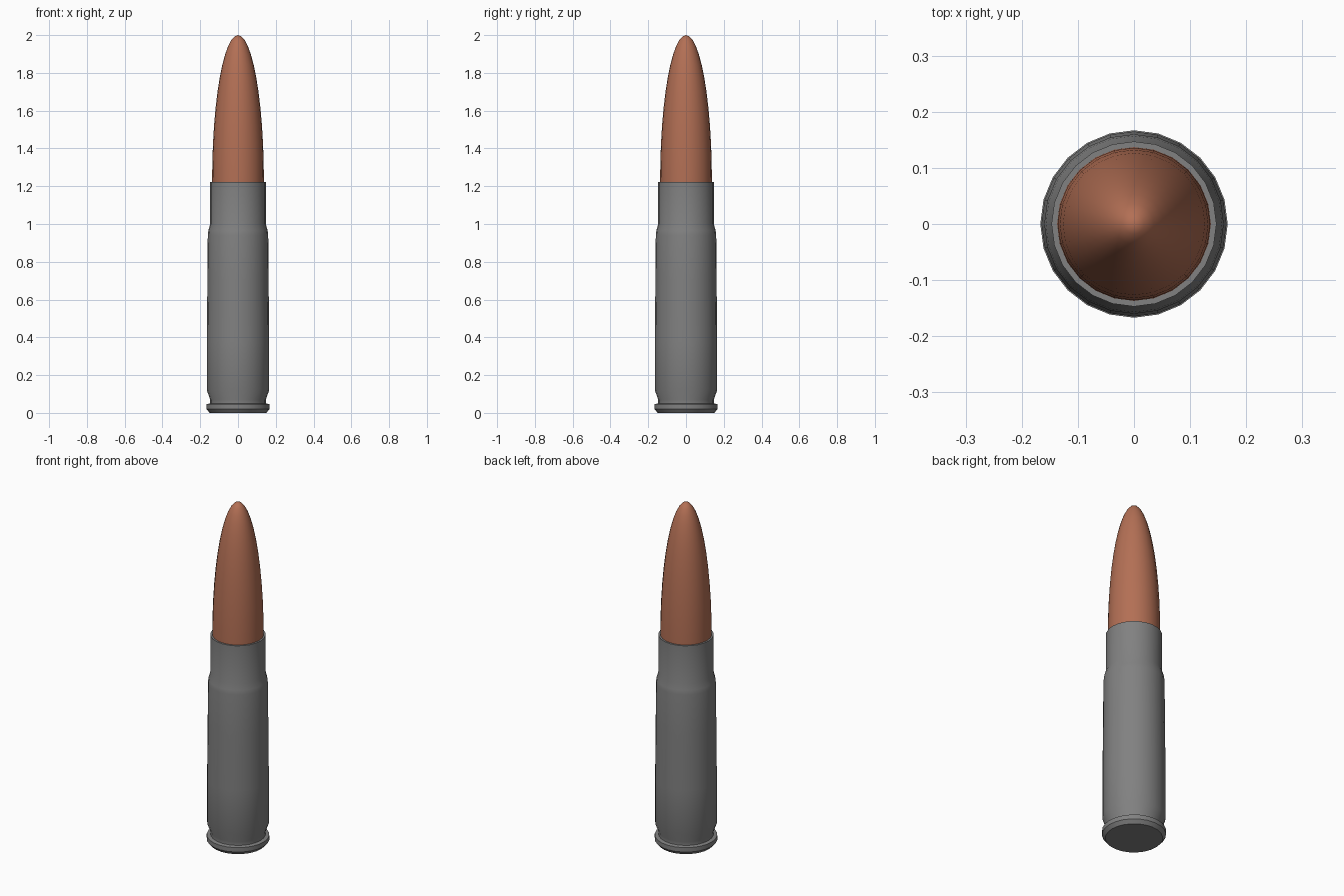
import bpy, math

if "Cube" in bpy.data.objects:
    bpy.data.objects.remove(bpy.data.objects["Cube"])

SIDES = 24


def material(name, rgb):
    m = bpy.data.materials.new(name)
    m.diffuse_color = (*rgb, 1)
    m.use_nodes = True
    m.node_tree.nodes["Principled BSDF"].inputs["Base Color"].default_value = m.diffuse_color
    return m


def lathe(name, profile, mat):
    """Spin (radius, z) points around z; a zero radius makes a single pole."""
    verts, faces, rings = [], [], []
    for r, z in profile:
        start = len(verts)
        count = 1 if r == 0 else SIDES
        for i in range(count):
            a = math.tau * i / SIDES
            verts.append((r * math.cos(a), r * math.sin(a), z))
        rings.append([start + i % count for i in range(SIDES)])
    for lo, hi in zip(rings, rings[1:]):
        for i in range(SIDES):
            j = (i + 1) % SIDES
            quad = [lo[i], lo[j], hi[j], hi[i]]
            faces.append(list(dict.fromkeys(quad)))
    mesh = bpy.data.meshes.new(name)
    mesh.from_pydata(verts, [], faces)
    mesh.materials.append(mat)
    obj = bpy.data.objects.new(name, mesh)
    bpy.context.collection.objects.link(obj)
    bpy.ops.object.select_all(action='DESELECT')
    obj.select_set(True)
    bpy.context.view_layer.objects.active = obj
    bpy.ops.object.shade_smooth_by_angle(angle=math.radians(30))
    return obj


steel = material("grey_steel", (0.22, 0.22, 0.22))
copper = material("copper", (0.45, 0.16, 0.09))

# Case: chamfered rim, extractor groove, tapered body, shoulder, neck, mouth
lathe("case", [
    (0, 0), (0.15, 0), (0.167, 0.02), (0.167, 0.046), (0.147, 0.05),
    (0.147, 0.07), (0.165, 0.12), (0.165, 0.38), (0.162, 0.70),
    (0.160, 0.94), (0.157, 0.965), (0.147, 1.0), (0.147, 1.222),
    (0.137, 1.222), (0.134, 1.15), (0, 1.15),
], steel)

# Bullet: short straight shank, then a rounded ogive to the tip
ogive = []
for k in range(13):
    a = math.pi / 2 * k / 12
    ogive.append((0.137 * math.cos(a) if k < 12 else 0, 1.23 + 0.77 * math.sin(a)))
lathe("bullet", [(0, 1.16), (0.13, 1.16), (0.137, 1.20)] + ogive, copper)
